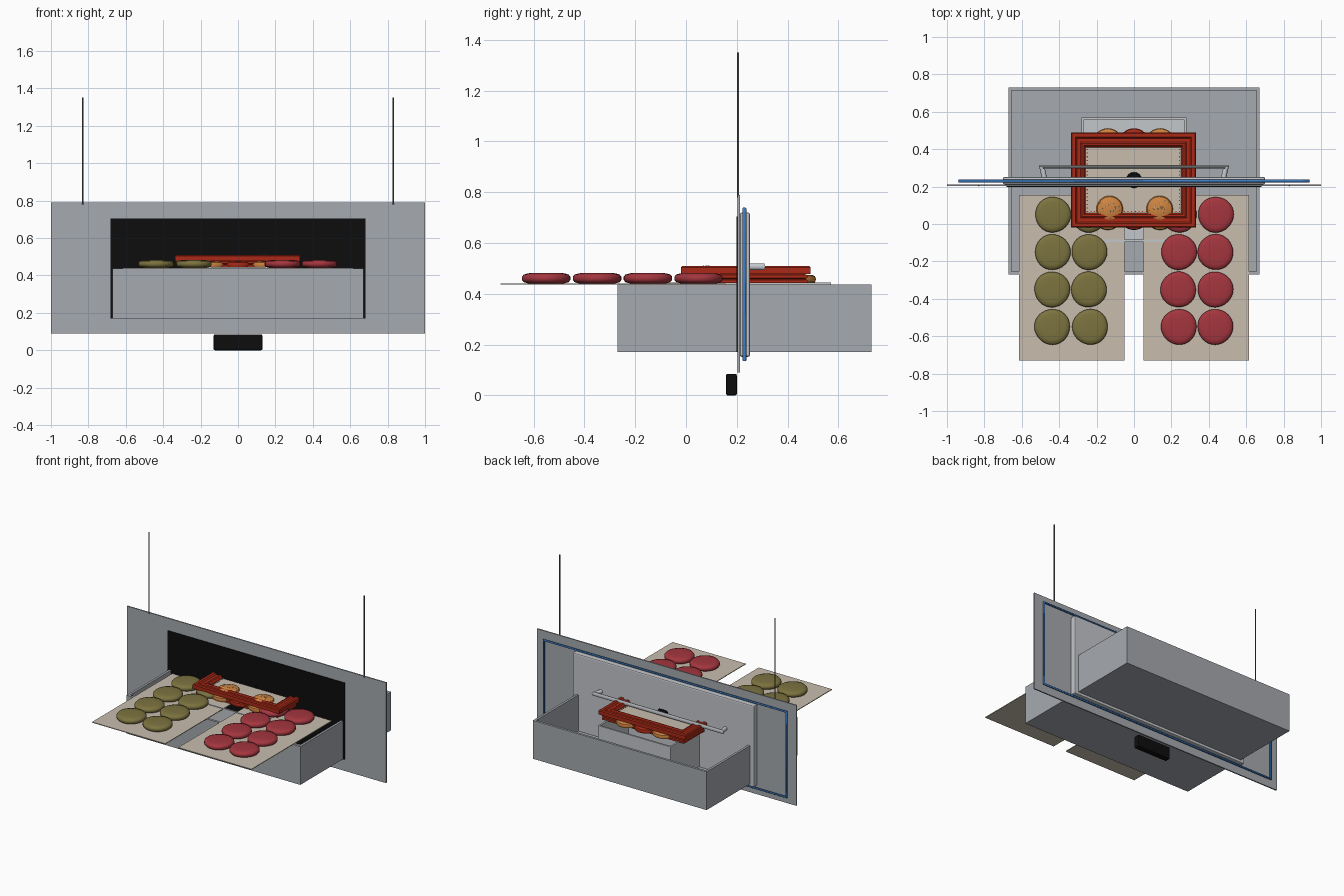
import bpy, bmesh, math, random
from mathutils import Matrix

if "Cube" in bpy.data.objects:
    bpy.data.objects.remove(bpy.data.objects["Cube"])
random.seed(4)

def mat(name, c):
    m = bpy.data.materials.new(name)
    m.diffuse_color = (*c, 1)
    m.use_nodes = True
    m.node_tree.nodes["Principled BSDF"].inputs["Base Color"].default_value = m.diffuse_color
    return m

GREY = mat("steel_grey", (.38, .40, .43))
LIGHT = mat("light_grey", (.55, .57, .60))
BLACK = mat("black", (.004, .004, .004))
TAN = mat("paper_tan", (.58, .51, .42))
RED = mat("frame_red", (.40, .022, .008))
OLIVE = mat("olive", (.20, .17, .05))
ROSE = mat("raspberry", (.37, .036, .048))
ORANGE = mat("bun_orange", (.62, .23, .05))
BLUE = mat("seal_blue", (.05, .22, .60))
DARK = mat("cable_grey", (.12, .12, .13))

def finish(name, bm, m, smooth=False):
    bmesh.ops.recalc_face_normals(bm, faces=bm.faces)
    me = bpy.data.meshes.new(name)
    bm.to_mesh(me)
    bm.free()
    me.materials.append(m)
    ob = bpy.data.objects.new(name, me)
    bpy.context.collection.objects.link(ob)
    if smooth:
        bpy.ops.object.select_all(action='DESELECT')
        ob.select_set(True)
        bpy.context.view_layer.objects.active = ob
        bpy.ops.object.shade_smooth_by_angle(angle=math.radians(40))
    return ob

def add_box(bm, x0, x1, y0, y1, z0, z1):
    mx = Matrix.Translation(((x0+x1)/2, (y0+y1)/2, (z0+z1)/2)) @ Matrix.Diagonal((x1-x0, y1-y0, z1-z0, 1))
    bmesh.ops.create_cube(bm, size=1, matrix=mx)

def box(name, m, *d, bevel=0):
    bm = bmesh.new()
    add_box(bm, *d)
    if bevel:
        bmesh.ops.bevel(bm, geom=bm.edges[:], offset=bevel, segments=2, affect='EDGES', profile=.5)
    return finish(name, bm, m)

def rect_ring(name, m, x0, x1, y0, y1, prof, closed=True, cap=False):
    """Sweep an (inset, z) profile around a rectangle."""
    bm = bmesh.new()
    loops = [[bm.verts.new(p) for p in ((x0+o, y0+o, z), (x1-o, y0+o, z), (x1-o, y1-o, z), (x0+o, y1-o, z))]
             for o, z in prof]
    n = len(loops)
    for i in range(n if closed else n-1):
        a, b = loops[i], loops[(i+1) % n]
        for k in range(4):
            bm.faces.new((a[k], a[(k+1) % 4], b[(k+1) % 4], b[k]))
    if cap:
        bm.faces.new(loops[0])
        bm.faces.new(loops[-1])
    return finish(name, bm, m)

def lathe(name, m, x, y, prof, n=32, wobble=0):
    bm = bmesh.new()
    rings = []
    ph = random.uniform(0, 6)
    for r, z in prof:
        ring = []
        for k in range(n):
            a = 2*math.pi*k/n
            rr = r*(1 + wobble*math.sin(3*a+ph))
            ring.append(bm.verts.new((x+rr*math.cos(a), y+rr*math.sin(a), z)))
        rings.append(ring)
    for a, b in zip(rings, rings[1:]):
        for k in range(n):
            bm.faces.new((a[k], a[(k+1) % n], b[(k+1) % n], b[k]))
    bm.faces.new(rings[0])
    bm.faces.new(rings[-1])
    return finish(name, bm, m, True)

def tube(name, m, pts, r, closed=False):
    cu = bpy.data.curves.new(name, 'CURVE')
    cu.dimensions = '3D'
    cu.bevel_depth = r
    cu.bevel_resolution = 3
    cu.use_fill_caps = True
    s = cu.splines.new('POLY')
    s.points.add(len(pts)-1)
    for p, c in zip(s.points, pts):
        p.co = (*c, 1)
    s.use_cyclic_u = closed
    cu.materials.append(m)
    ob = bpy.data.objects.new(name, cu)
    bpy.context.collection.objects.link(ob)
    bpy.ops.object.select_all(action='DESELECT')
    ob.select_set(True)
    bpy.context.view_layer.objects.active = ob
    bpy.ops.object.convert(target='MESH')
    bpy.ops.object.shade_smooth_by_angle(angle=math.radians(50))

# upright panel, dark opening in front, liner behind
box("panel", GREY, -1, 1, .203, .212, .09, .79)
box("dark_opening", BLACK, -.683, .683, .198, .203, .17, .705)
box("back_liner", LIGHT, -.70, .70, .212, .252, .152, .72, bevel=.008)

# blue seal, handle and hanging cables
tube("seal", BLUE, [(-.935, .23, .14), (.935, .23, .14), (.935, .23, .735), (-.935, .23, .735)], .008, True)
tube("handle", LIGHT, [(-.48, .245, .507), (-.487, .285, .507), (-.497, .305, .507),
                       (.497, .305, .507), (.487, .285, .507), (.48, .245, .507)], .014)
for s in (-1, 1):
    tube("cable", DARK, [(s*.83, .205, .78), (s*.83, .205, 1.35)], .004)

# foot block below the panel
box("foot_block", BLACK, -.13, .13, .158, .20, 0, .085, bevel=.006)

# open outer tray and inner bin
rect_ring("tray", GREY, -.67, .67, -.27, .73,
          [(0, .17), (0, .437), (.016, .437), (.016, .185)], closed=False, cap=True)
rect_ring("inner_bin", LIGHT, -.28, .28, -.095, .57,
          [(0, .187), (0, .445), (.012, .445), (.012, .2)], closed=False, cap=True)

# paper sheets with two columns of patties each
PATTY = [(.07, .441), (.088, .446), (.095, .455), (.095, .467), (.088, .476), (.07, .481), (.03, .482)]
for s, m, word in ((-1, OLIVE, "olive"), (1, ROSE, "red")):
    xs = sorted((s*.05, s*.615))
    box("paper_sheet", TAN, xs[0], xs[1], -.73, .155, .436, .441)
    for x in (.238, .435):
        for y in (.05, -.15, -.35, -.55):
            lathe(word + "_patty", m, s*x + random.uniform(-.004, .004), y, PATTY, wobble=.012)

# stacked red frames
rect_ring("upper_frame", RED, -.338, .332, -.02, .49,
          [(0, .478), (0, .504), (.006, .51), (.024, .51), (.032, .5), (.052, .5),
           (.06, .506), (.07, .504), (.08, .49), (.08, .478)])
rect_ring("lower_frame", RED, -.318, .312, -.008, .478,
          [(0, .442), (0, .455), (.008, .459), (0, .463), (0, .474), (.012, .478), (.075, .478), (.075, .442)])
box("frame_sheet", TAN, -.262, .256, .056, .414, .478, .486)

# stitching around the sheet
bm = bmesh.new()
for i in range(26):
    x = -.25 + .494*i/25
    for y in (.066, .418):
        add_box(bm, x-.003, x+.003, y-.003, y+.003, .484, .489)
for i in range(1, 18):
    y = .066 + .352*i/18
    for x in (-.25, .244):
        add_box(bm, x-.003, x+.003, y-.003, y+.003, .484, .489)
finish("stitches", bm, RED)

# black knob in the middle
lathe("knob", BLACK, 0, .235, [(.036, .484), (.042, .49), (.042, .5), (.034, .508), (.01, .51)])

# seeded buns on the sheet, with fillings peeking out under the frames
for x in (-.13, .137):
    lathe("bun", ORANGE, x, .08, [(.06, .445), (.072, .455), (.074, .48), (.066, .496), (.045, .505), (.015, .509)])
    bm = bmesh.new()
    for i in range(30):
        a, r = random.uniform(0, 6.28), .06*math.sqrt(random.random())
        z = .51 - 3.4*r*r
        mx = Matrix.Translation((x+r*math.cos(a), .08+r*math.sin(a), z)) @ Matrix.Diagonal((1.4, 1, .5, 1))
        bmesh.ops.create_icosphere(bm, subdivisions=1, radius=.0035, matrix=mx)
    finish("bun_seeds", bm, TAN)
LOW = [(.065, .44), (.078, .446), (.082, .458), (.078, .47), (.065, .475)]
for x, m in ((-.14, ORANGE), (0, RED), (.14, ORANGE)):
    for y in (.05, .43):
        lathe("under_filling", m, x, y, LOW)
